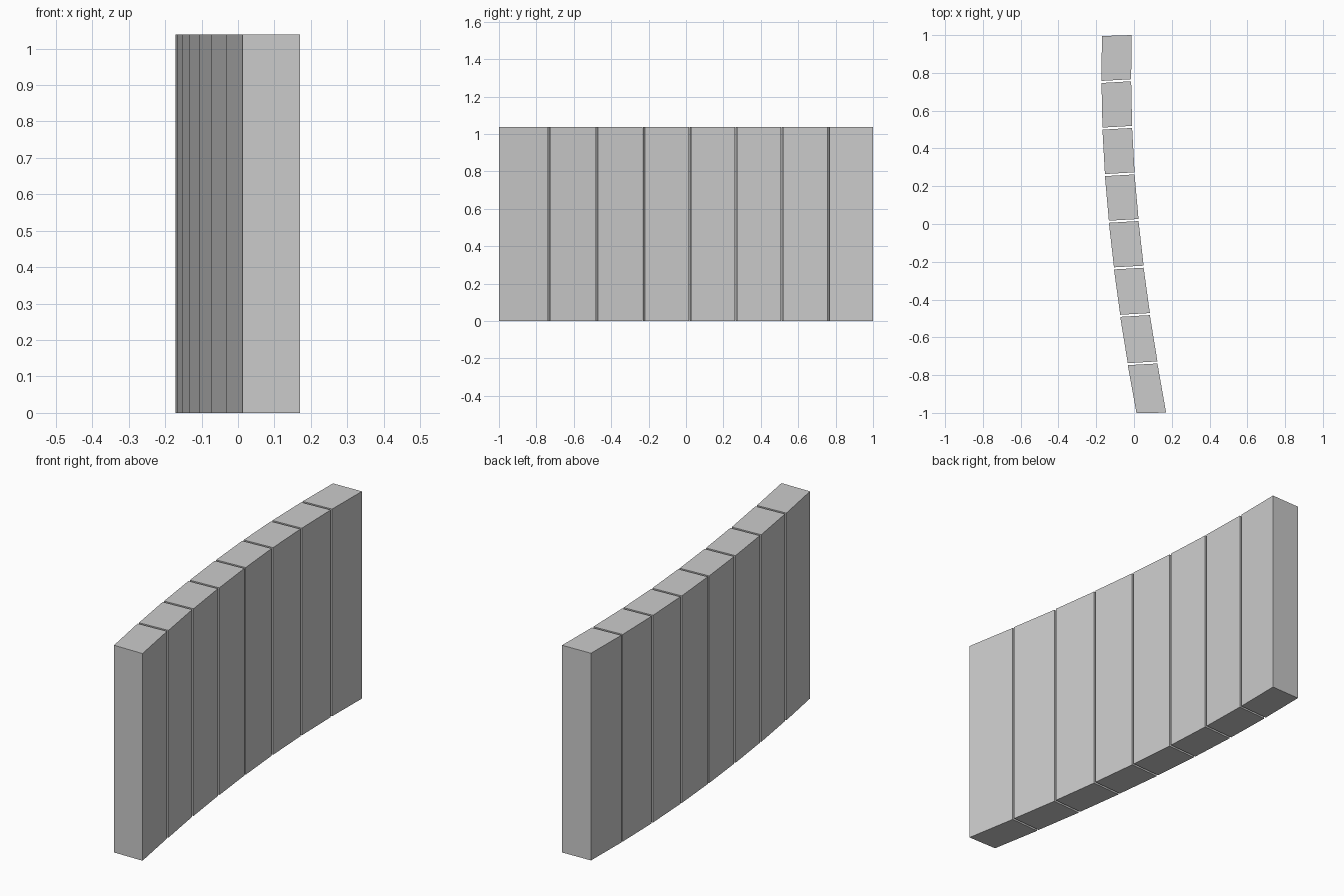
import bpy
import bmesh

cube = bpy.data.objects.get("Cube")
if cube:
    bpy.data.objects.remove(cube, do_unlink=True)

HEIGHT = 1.038
THICKNESS = 0.157
GAP = 0.011

# Curved inner side of the wall: x and y where neighbouring panels meet
joints = [(0.013, -1.0), (-0.033, -0.742), (-0.073, -0.486), (-0.106, -0.235),
          (-0.133, 0.012), (-0.154, 0.259), (-0.167, 0.505), (-0.172, 0.752),
          (-0.170, 0.995)]

grey = bpy.data.materials.new("plain grey")
grey.use_nodes = True
grey.diffuse_color = (0.6, 0.6, 0.6, 1)
grey.node_tree.nodes["Principled BSDF"].inputs["Base Color"].default_value = (0.6, 0.6, 0.6, 1)


def make_panel(index, start, end):
    """Upright panel on a four-sided footprint, trimmed to leave the joints open."""
    last = len(joints) - 2
    (x0, y0), (x1, y1) = start, end
    y0 += GAP / 2 if index > 0 else 0
    y1 -= GAP / 2 if index < last else 0
    skew0 = 0.009 if index > 0 else 0.001
    skew1 = 0.009 if index < last else 0.005
    footprint = [(x0, y0), (x0 + THICKNESS, y0 + skew0),
                 (x1 + THICKNESS, y1 + skew1), (x1, y1)]
    bm = bmesh.new()
    base = bm.faces.new([bm.verts.new((x, y, 0)) for x, y in footprint])
    grown = bmesh.ops.extrude_face_region(bm, geom=[base], use_keep_orig=True)
    top = [v for v in grown["geom"] if isinstance(v, bmesh.types.BMVert)]
    bmesh.ops.translate(bm, verts=top, vec=(0, 0, HEIGHT))
    bmesh.ops.recalc_face_normals(bm, faces=bm.faces)
    mesh = bpy.data.meshes.new(f"wall_panel_{index + 1}")
    bm.to_mesh(mesh)
    bm.free()
    mesh.materials.append(grey)
    panel = bpy.data.objects.new(mesh.name, mesh)
    bpy.context.collection.objects.link(panel)


# Row of panels following the curve
for i, (start, end) in enumerate(zip(joints, joints[1:])):
    make_panel(i, start, end)
